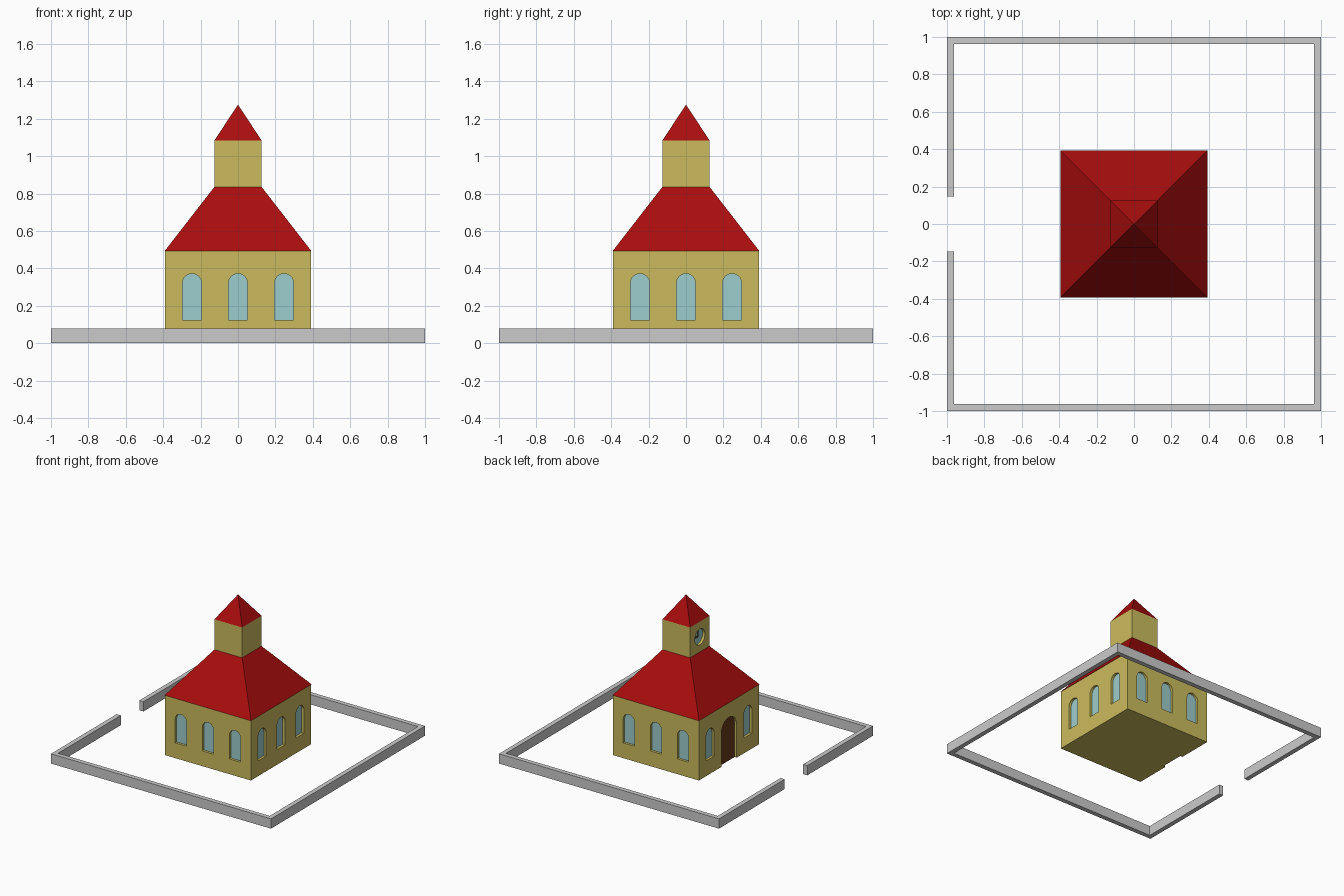
import bpy, bmesh, math
from mathutils import Matrix, Vector

if "Cube" in bpy.data.objects:
    bpy.data.objects.remove(bpy.data.objects["Cube"])


def material(name, rgb):
    m = bpy.data.materials.new(name)
    m.diffuse_color = (*rgb, 1)
    m.use_nodes = True
    m.node_tree.nodes["Principled BSDF"].inputs["Base Color"].default_value = m.diffuse_color
    return m


YELLOW = material("yellow_wall", (0.60, 0.50, 0.11))
RED = material("red_roof", (0.40, 0.004, 0.004))
BLUE = material("window_blue", (0.34, 0.61, 0.61))
BROWN = material("door_brown", (0.13, 0.04, 0.01))
GREY = material("fence_grey", (0.60, 0.60, 0.60))


def finish(name, bm, mats):
    bmesh.ops.recalc_face_normals(bm, faces=bm.faces)
    me = bpy.data.meshes.new(name)
    bm.to_mesh(me)
    bm.free()
    for m in mats:
        me.materials.append(m)
    ob = bpy.data.objects.new(name, me)
    bpy.context.collection.objects.link(ob)
    return ob


def prism(bm, points, move):
    """Closed prism from a flat outline, extruded along the vector move."""
    face = bm.faces.new([bm.verts.new(p) for p in points])
    new = bmesh.ops.extrude_face_region(bm, geom=[face], use_keep_orig=True)["geom"]
    bmesh.ops.translate(bm, vec=move, verts=[v for v in new if isinstance(v, bmesh.types.BMVert)])


def frustum(name, half_low, half_high, z0, z1, mats):
    bm = bmesh.new()
    r = math.sqrt(2)
    bmesh.ops.create_cone(bm, cap_ends=True, segments=4, radius1=half_low * r,
                          radius2=half_high * r, depth=z1 - z0,
                          matrix=Matrix.Translation((0, 0, (z0 + z1) / 2)) @ Matrix.Rotation(math.pi / 4, 4, 'Z'))
    bmesh.ops.remove_doubles(bm, verts=bm.verts, dist=1e-5)
    return finish(name, bm, mats)


def arch(c, half, z0, top, n=12):
    """Round-topped outline as (across, height) pairs."""
    s = top - half
    return [(c - half, z0), (c + half, z0)] + [
        (c + half * math.cos(math.pi * i / n), s + half * math.sin(math.pi * i / n)) for i in range(n + 1)]


def cut(target, outlines, dist):
    """Sink each (side, outline) into the wall; side 0 is front, then right, back, left."""
    bm = bmesh.new()
    for side, outline in outlines:
        rot = Matrix.Rotation(side * math.pi / 2, 3, 'Z')
        prism(bm, [rot @ Vector((a, -dist - 0.05, z)) for a, z in outline],
              rot @ Vector((0, 0.05 + DEPTH, 0)))
    cutter = finish("cutter", bm, [YELLOW])
    mod = target.modifiers.new("openings", 'BOOLEAN')
    mod.operation, mod.solver, mod.object = 'DIFFERENCE', 'EXACT', cutter
    bpy.context.view_layer.objects.active = target
    bpy.ops.object.modifier_apply(modifier=mod.name)
    bpy.data.objects.remove(cutter)
    # colour the sunken faces: panes blue, the left middle one (door) brown
    for p in target.data.polygons:
        c = p.center
        p.material_index = 0
        if abs(p.normal.z) < 0.01 and abs(max(abs(c.x), abs(c.y)) - (dist - DEPTH)) < 1e-3 \
                and max(abs(p.normal.x), abs(p.normal.y)) > 0.99 and abs(p.normal.dot(c)) > dist - DEPTH - 1e-3:
            door = c.x < -0.3 and abs(c.y) < 0.05
            p.material_index = 2 if door else 1


DEPTH = 0.02
HALF, TOWER = 0.393, 0.126

# church body with arched windows and a door on the left side
body = frustum("church_body", HALF - 0.002, HALF - 0.002, 0, 0.492, [YELLOW, BLUE, BROWN])
holes = [(s, arch(c, 0.051, 0.125, 0.372)) for s in range(4) for c in (-0.246, 0, 0.246) if s < 3 or c]
holes.append((3, arch(0, 0.1, -0.05, 0.372)))
cut(body, holes, HALF - 0.002)

# tower with a round clock on the left side
tower = frustum("tower", TOWER, TOWER, 0.836, 1.085, [YELLOW, BLUE, BROWN])
ring = [(0.065 * math.cos(a * math.pi / 12), 0.96 + 0.065 * math.sin(a * math.pi / 12)) for a in range(24)]
cut(tower, [(3, ring)], TOWER)

# clock hands
bm = bmesh.new()
x = -TOWER + DEPTH
for y0, y1, z0, z1 in ((-0.005, 0.005, 0.955, 1.01), (-0.005, 0.035, 0.955, 0.965)):
    prism(bm, [(x, y0, z0), (x, y1, z0), (x, y1, z1), (x, y0, z1)], (-0.006, 0, 0))
finish("clock_hands", bm, [BROWN])

# roofs
frustum("main_roof", HALF, TOWER, 0.492, 0.836, [RED])
frustum("tower_roof", TOWER, 0, 1.085, 1.275, [RED])

# boundary wall, open on the left side
bm = bmesh.new()
o, i, g = 1.0, 0.962, 0.147
half = [(-o, g), (-o, o), (o, o), (o, -o), (-o, -o), (-o, -g),
        (-i, -g), (-i, -i), (i, -i), (i, i), (-i, i), (-i, g)]
prism(bm, [(a, b, 0) for a, b in half], (0, 0, 0.08))
finish("boundary_wall", bm, [GREY])
